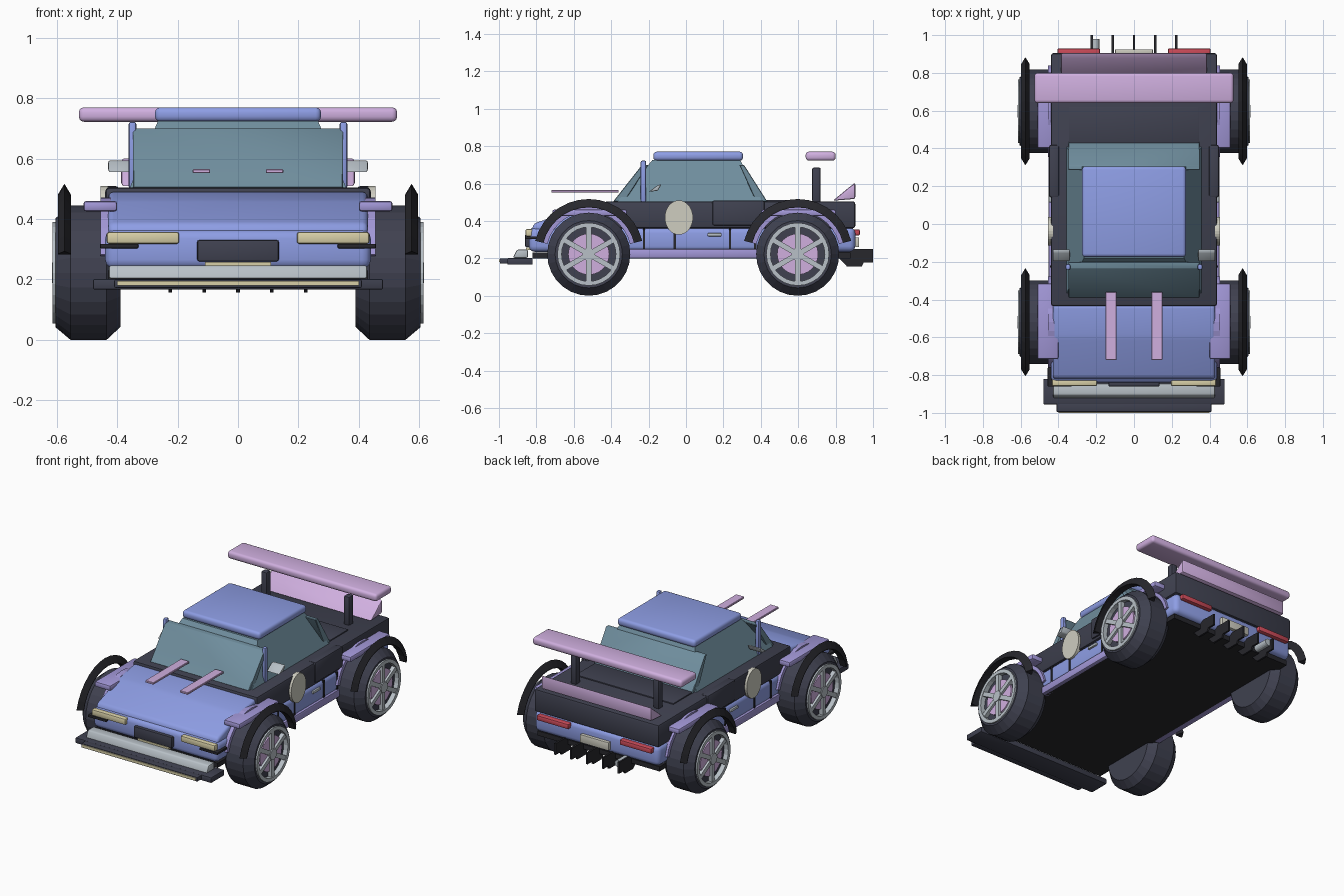
import bpy, bmesh, math
from mathutils import Matrix, Vector

if "Cube" in bpy.data.objects:
    bpy.data.objects.remove(bpy.data.objects["Cube"])

COL = dict(blue=(.27, .34, .78), pink=(.63, .43, .74), purple=(.36, .31, .68), black=(.05, .053, .08),
           dark=(.02, .02, .025), glass=(.16, .27, .34), cream=(.69, .63, .39), silver=(.48, .53, .57),
           bone=(.62, .61, .53), red=(.6, .07, .1))
MATS = {}
for n, c in COL.items():
    MATS[n] = bpy.data.materials.new(n)
    MATS[n].diffuse_color = (*c, 1)


def finish(name, bm, mat, bevel=0.0, seg=2):
    bmesh.ops.recalc_face_normals(bm, faces=bm.faces)
    if bevel:
        bmesh.ops.bevel(bm, geom=bm.edges[:], offset=bevel, segments=seg, affect='EDGES', profile=.5)
    me = bpy.data.meshes.new(name)
    bm.to_mesh(me)
    bm.free()
    me.materials.append(MATS[mat])
    ob = bpy.data.objects.new(name, me)
    bpy.context.collection.objects.link(ob)
    if bevel:
        bpy.ops.object.select_all(action='DESELECT')
        ob.select_set(True)
        bpy.context.view_layer.objects.active = ob
        bpy.ops.object.shade_smooth_by_angle(angle=math.radians(35))
    return ob


def mirror(ob):
    m = ob.modifiers.new("Mirror", 'MIRROR')
    m.use_bisect_axis[0] = False
    m.use_mirror_merge = False
    return ob


def prism(name, x0, x1, yz, mat, bevel=0.0, seg=2):
    """Side profile in (y, z) extruded from x0 to x1."""
    bm = bmesh.new()
    f = bm.faces.new([bm.verts.new((x0, y, z)) for y, z in yz])
    r = bmesh.ops.extrude_face_region(bm, geom=[f])
    for v in r['geom']:
        if isinstance(v, bmesh.types.BMVert):
            v.co.x = x1
    return finish(name, bm, mat, bevel, seg)


def box(name, x, y, z, mat, bevel=0.0, seg=2):
    return prism(name, *x, [(y[0], z[0]), (y[1], z[0]), (y[1], z[1]), (y[0], z[1])], mat, bevel, seg)


def lathe(name, prof, cy, cz, mat, n=24, a0=0.0, a1=math.tau, ry=1.0):
    """Closed (x, radius) profile turned about an axis along x."""
    bm = bmesh.new()
    full = a1 - a0 > 6.28
    rings = []
    for i in range(n if full else n + 1):
        a = a0 + (a1 - a0) * i / n
        rings.append([bm.verts.new((x, cy + r * ry * math.cos(a), cz + r * math.sin(a))) for x, r in prof])
    k = len(prof)
    for i in range(n):
        p, q = rings[i], rings[(i + 1) % len(rings)]
        for j in range(k):
            bm.faces.new((p[j], p[(j + 1) % k], q[(j + 1) % k], q[j]))
    if not full:
        bm.faces.new(rings[0])
        bm.faces.new(rings[-1])
    bmesh.ops.remove_doubles(bm, verts=bm.verts, dist=1e-5)
    return finish(name, bm, mat)


def disc(name, x0, x1, r, cy, cz, mat, n=24, ry=1.0):
    return lathe(name, [(x0, 0), (x0, r), (x1, r), (x1, 0)], cy, cz, mat, n, ry=ry)


# main body
box("undertray", (-.43, .43), (-.82, .88), (.2, .23), 'dark')
box("lower_body", (-.44, .44), (-.84, .905), (.235, .365), 'blue', .03, 3)
prism("hood", -.43, .43, [(-.825, .345), (-.815, .385), (-.6, .462), (-.43, .493), (-.41, .345)], 'blue', .018, 3)
box("upper_body", (-.44, .44), (-.435, .905), (.36, .505), 'black', .014)
box("rear_deck_panel", (-.345, .345), (.42, .62), (.5, .512), 'black', .004)
mirror(box("side_sill", (.40, .452), (-.31, .40), (.2, .25), 'purple', .01))
for y in (-.225, -.06, .235, .37):
    mirror(box("door_seam", (.43, .444), (y - .006, y + .006), (.25, .36), 'dark'))
mirror(box("door_handle", (.43, .452), (.115, .19), (.318, .335), 'silver', .004))
mirror(box("side_intake", (.395, .45), (.14, .42), (.375, .51), 'black', .012))
mirror(disc("side_roundel", .43, .455, .092, -.038, .418, 'bone', 32, ry=.82))

# cabin
bm = bmesh.new()
lo = [bm.verts.new(p + (.5,)) for p in ((-.36, -.37), (.36, -.37), (.36, .41), (-.36, .41))]
hi = [bm.verts.new(p + (.725,)) for p in ((-.265, -.18), (.265, -.18), (.265, .29), (-.265, .29))]
bm.faces.new(lo)
bm.faces.new(hi)
for i in range(4):
    j = (i + 1) % 4
    bm.faces.new((lo[i], lo[j], hi[j], hi[i]))
finish("cabin_glass", bm, 'glass')
prism("windscreen", -.348, .348, [(-.39, .503), (-.33, .503), (-.2, .70), (-.235, .70)], 'glass', .003, 1)
prism("rear_window", -.348, .348, [(.435, .503), (.375, .503), (.285, .70), (.31, .70)], 'glass', .003, 1)
box("roof", (-.275, .275), (-.175, .305), (.722, .77), 'blue', .018, 3)
mirror(box("windscreen_pillar", (.337, .362), (-.242, -.213), (.5, .722), 'blue', .008))
mirror(prism("door_mirror", .34, .43, [(-.2, .555), (-.15, .562), (-.132, .595), (-.15, .592)], 'silver', .006))

# rear wing and ducktail
box("rear_wing", (-.527, .527), (.64, .80), (.722, .77), 'pink', .017, 3)
mirror(box("wing_pylon", (.272, .312), (.675, .72), (.5, .685), 'black', .008))
prism("ducktail", -.387, .387, [(.785, .508), (.905, .518), (.905, .605), (.87, .578)], 'pink', .01, 2)

# front end
mirror(box("headlight", (.195, .435), (-.858, -.82), (.318, .357), 'cream', .008))
box("grille", (-.135, .135), (-.86, -.82), (.26, .33), 'black', .006)
box("grille_strip", (-.11, .11), (-.855, -.83), (.244, .258), 'cream')
prism("front_bumper", -.428, .428, [(-.925, .203), (-.845, .203), (-.845, .246), (-.905, .246)], 'silver', .008)
box("splitter", (-.48, .48), (-.955, -.82), (.166, .202), 'black', .006)
box("splitter_lip", (-.41, .41), (-.995, -.94), (.172, .2), 'black', .005)
box("splitter_strip", (-.4, .4), (-1.0, -.985), (.179, .195), 'cream')
mirror(box("canard", (.33, .457), (-.86, -.76), (.303, .318), 'dark', .003))
mirror(box("hood_strip", (.092, .15), (-.72, -.36), (.552, .565), 'pink', .002, 1))

# rear end
mirror(box("tail_light", (.18, .405), (.89, .93), (.322, .355), 'red', .008))
box("rear_plate", (-.1, .1), (.9, .925), (.26, .312), 'bone', .003)
for i in range(-2, 3):
    x = i * .112
    prism("diffuser_fin", x - .006, x + .006,
          [(.8, .22), (.86, .157), (.94, .157), (.95, .178), (1.0, .178), (1.0, .25), (.8, .25)], 'dark')
bm = bmesh.new()
bmesh.ops.create_cone(bm, cap_ends=True, segments=16, radius1=.022, radius2=.022, depth=.12,
                      matrix=Matrix.Translation((-.205, .92, .228)) @ Matrix.Rotation(math.pi / 2, 4, 'X'))
finish("exhaust_pipe", bm, 'silver')

# wheels, flares and fender slabs
CZ = .222
for tag, cy in (("front", -.52), ("rear", .597)):
    mirror(lathe(tag + "_tire", [(.39, 0), (.39, .18), (.435, .222), (.555, .222), (.605, .18), (.605, .163),
                                 (.585, .155), (.585, 0)], cy, CZ, 'black', 28))
    mirror(lathe(tag + "_rim", [(.58, .145), (.58, .168), (.615, .168), (.615, .145)], cy, CZ, 'silver', 28))
    mirror(disc(tag + "_wheel_disc", .58, .597, .11, cy, CZ, 'pink'))
    mirror(disc(tag + "_hub", .58, .616, .034, cy, CZ, 'silver', 12))
    for k in range(3):
        s = box(tag + "_spoke", (.585, .611), (-.014, .014), (-.155, .155), 'silver')
        s.data.transform(Matrix.Translation((0, cy, CZ)) @ Matrix.Rotation(k * math.pi / 3, 4, 'X'))
        mirror(s)
    mirror(lathe(tag + "_flare", [(.553, .25), (.597, .25), (.597, .258), (.575, .295), (.553, .258)],
                 cy, CZ, 'dark', 14, math.radians(14), math.radians(166)))
    mirror(box(tag + "_fender", (.4, .512), (cy - .195, cy + .205), (.425, .46), 'purple', .01))
    mirror(lathe(tag + "_arch_trim", [(.42, .228), (.455, .228), (.455, .25), (.42, .25)],
                 cy, CZ, 'purple', 14, math.radians(14), math.radians(166)))

for m in bpy.data.materials:
    if m.users and not m.is_grease_pencil:
        m.use_nodes = True
        m.node_tree.nodes["Principled BSDF"].inputs["Base Color"].default_value = m.diffuse_color
